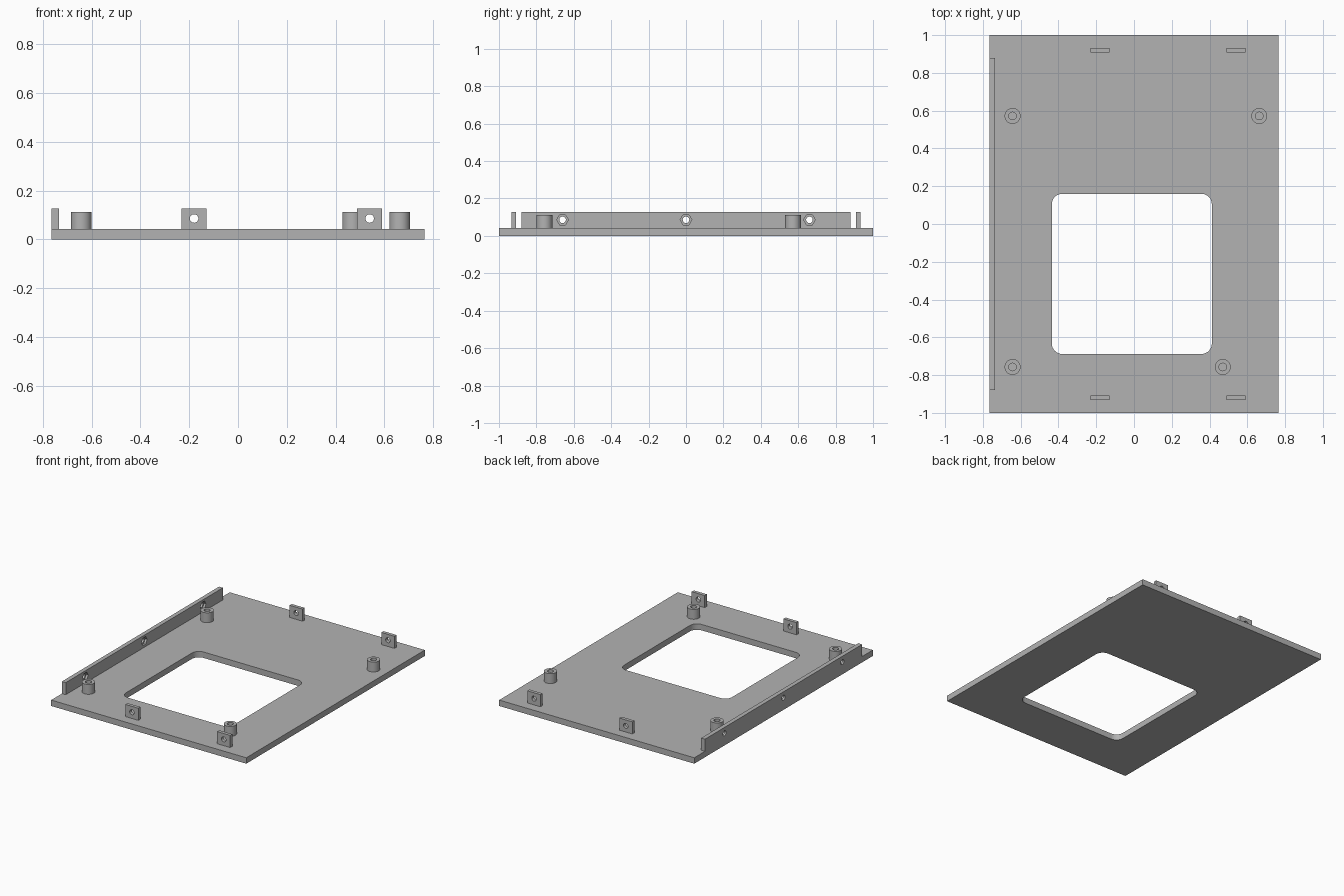
import bpy, bmesh, math
from mathutils import Matrix, Vector

if "Cube" in bpy.data.objects:
    bpy.data.objects.remove(bpy.data.objects["Cube"], do_unlink=True)

# One plain grey for the whole bracket
grey = bpy.data.materials.new("plain_grey")
grey.use_nodes = True
colour = (0.45, 0.45, 0.45, 1)
grey.diffuse_color = colour
grey.node_tree.nodes["Principled BSDF"].inputs["Base Color"].default_value = colour

PLATE_TOP, TAB_TOP, POST_TOP, HOLE_Z = 0.042, 0.128, 0.112, 0.086
TURN = {"X": Matrix.Rotation(math.pi / 2, 4, "Y"),
        "Y": Matrix.Rotation(math.pi / 2, 4, "X"),
        "Z": Matrix.Identity(4)}


def make_object(name, bm):
    mesh = bpy.data.meshes.new(name)
    bm.to_mesh(mesh)
    bm.free()
    mesh.materials.append(grey)
    obj = bpy.data.objects.new(name, mesh)
    bpy.context.collection.objects.link(obj)
    return obj


def box(name, low, high, corner=0):
    """Box between two corners, with optional rounded upright edges."""
    low, high = Vector(low), Vector(high)
    bm = bmesh.new()
    bmesh.ops.create_cube(bm, size=1, matrix=Matrix.Translation((low + high) / 2)
                          @ Matrix.Diagonal((*(high - low), 1)))
    if corner:
        upright = [e for e in bm.edges
                   if abs(e.verts[0].co.z - e.verts[1].co.z) > 0.01]
        bmesh.ops.bevel(bm, geom=upright, offset=corner, segments=8,
                        profile=0.5, affect="EDGES")
    return make_object(name, bm)


def cylinder(name, centre, radius, length, axis="Z", sides=48):
    bm = bmesh.new()
    bmesh.ops.create_cone(bm, cap_ends=True, segments=sides, radius1=radius,
                          radius2=radius, depth=length,
                          matrix=Matrix.Translation(centre) @ TURN[axis])
    return make_object(name, bm)


def cut(obj, *cutters):
    """Subtract the cutters, keep the result as a mesh, drop the cutters."""
    for cutter in cutters:
        mod = obj.modifiers.new("cut", "BOOLEAN")
        mod.operation, mod.solver, mod.object = "DIFFERENCE", "EXACT", cutter
        cutter.hide_render = True
    graph = bpy.context.evaluated_depsgraph_get()
    mesh = bpy.data.meshes.new_from_object(obj.evaluated_get(graph))
    obj.modifiers.clear()
    obj.data = mesh
    for cutter in cutters:
        bpy.data.objects.remove(cutter, do_unlink=True)
    return obj


# Base plate with a rounded window
plate = box("base_plate", (-0.765, -1, 0), (0.765, 1, PLATE_TOP))
window = box("window_cutter", (-0.435, -0.688, -0.1), (0.412, 0.16, 0.1), 0.055)
parts = [cut(plate, window)]

# Side rail with bolt holes and hexagonal nut pockets on its inner face
rail = box("side_rail", (-0.765, -0.88, PLATE_TOP), (-0.735, 0.88, TAB_TOP))
cutters = []
for y in (-0.66, 0, 0.66):
    cutters.append(cylinder("bolt_cutter", (-0.75, y, HOLE_Z), 0.0175, 0.1, "X", 32))
    nut = cylinder("nut_cutter", (0, 0, 0), 0.031, 0.03, "X", 6)
    nut.data.transform(Matrix.Translation((-0.735, y, HOLE_Z)))
    cutters.append(nut)
parts.append(cut(rail, *cutters))

# Hollow mounting posts
height = POST_TOP - PLATE_TOP
for i, (x, y) in enumerate([(-0.643, 0.572), (0.663, 0.572),
                            (-0.643, -0.757), (0.47, -0.757)], 1):
    post = cylinder(f"mounting_post_{i}", (x, y, PLATE_TOP + height / 2), 0.042, height)
    bore = cylinder("bore_cutter", (x, y, PLATE_TOP + height / 2), 0.02, height * 2)
    parts.append(cut(post, bore))

# Upright tabs with screw holes, along the front and back edges
for side, y in (("front", -0.92), ("back", 0.92)):
    for i, x in enumerate((-0.18, 0.54), 1):
        tab = box(f"{side}_tab_{i}", (x - 0.051, y - 0.012, PLATE_TOP),
                  (x + 0.051, y + 0.012, TAB_TOP))
        hole = cylinder("screw_cutter", (x, y, HOLE_Z), 0.0175, 0.1, "Y", 32)
        parts.append(cut(tab, hole))

# Smooth round walls, keep crisp edges
bpy.ops.object.select_all(action="DESELECT")
for part in parts:
    part.select_set(True)
bpy.context.view_layer.objects.active = plate
bpy.ops.object.shade_smooth_by_angle(angle=math.radians(30))
